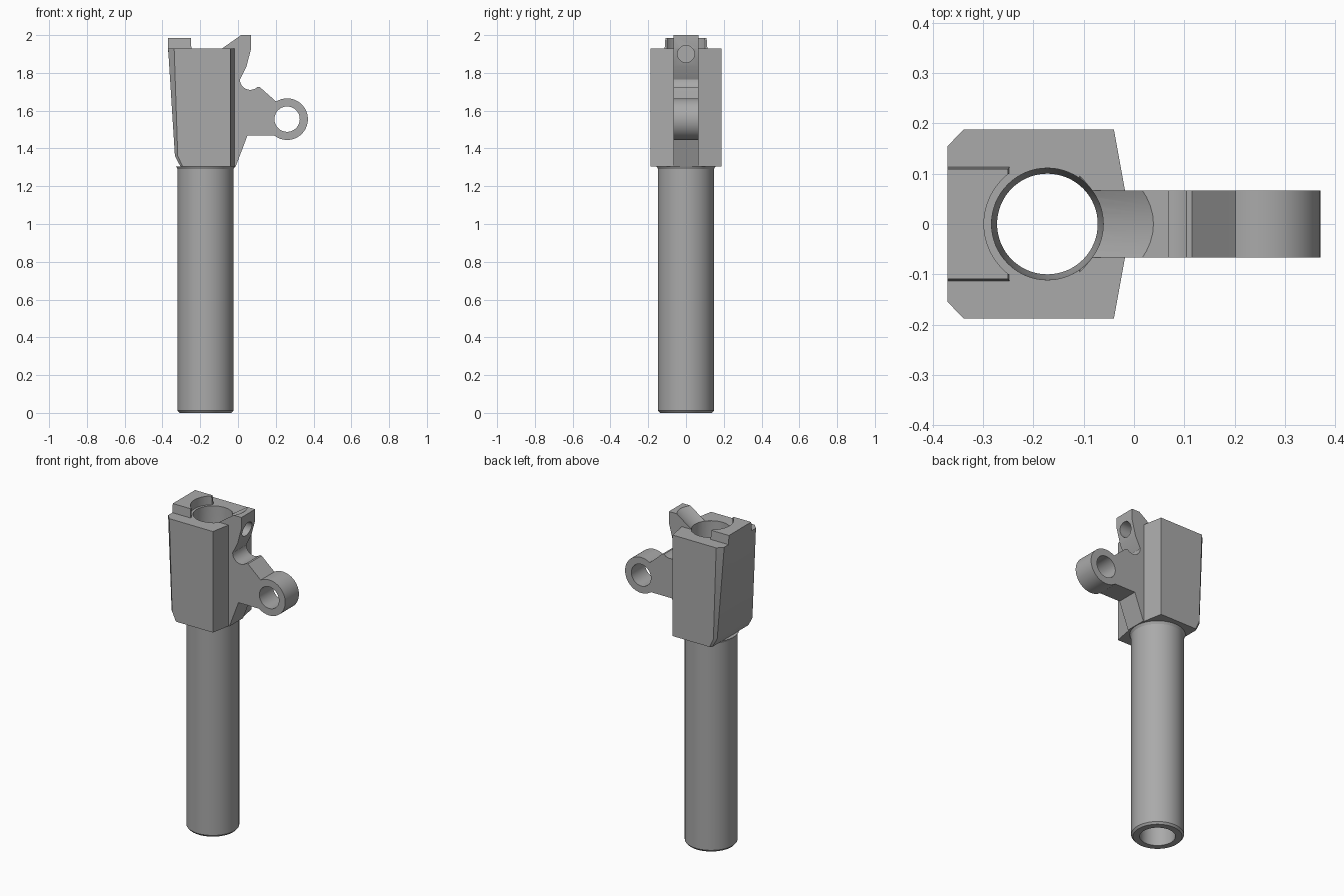
import bpy, bmesh, math
from mathutils import Vector, Matrix

cube = bpy.data.objects.get("Cube")
if cube:
    bpy.data.objects.remove(cube)

AXIS_X = -0.172      # centre line of the tube
BASE, TOP = 1.305, 1.93
HALF = 0.067         # half width of the lug

steel = bpy.data.materials.new("grey steel")
steel.use_nodes = True
GREY = (0.4, 0.4, 0.4, 1)
steel.diffuse_color = GREY
steel.node_tree.nodes["Principled BSDF"].inputs["Base Color"].default_value = GREY


def finish(name, bm):
    bmesh.ops.remove_doubles(bm, verts=bm.verts, dist=1e-5)
    bmesh.ops.recalc_face_normals(bm, faces=bm.faces)
    mesh = bpy.data.meshes.new(name)
    bm.to_mesh(mesh)
    bm.free()
    mesh.materials.append(steel)
    obj = bpy.data.objects.new(name, mesh)
    bpy.context.collection.objects.link(obj)
    return obj


def loft(name, rings):
    """Closed solid through rings of equal point count."""
    bm = bmesh.new()
    loops = [[bm.verts.new(p) for p in ring] for ring in rings]
    for a, b in zip(loops, loops[1:]):
        for i in range(len(a)):
            j = (i + 1) % len(a)
            bm.faces.new((a[i], a[j], b[j], b[i]))
    bm.faces.new(loops[0])
    bm.faces.new(loops[-1])
    return finish(name, bm)


def revolve(name, profile):
    """Closed (radius, z) profile turned around the tube axis."""
    bm = bmesh.new()
    verts = [bm.verts.new((AXIS_X + r, 0, z)) for r, z in profile]
    edges = [bm.edges.new((verts[i - 1], verts[i])) for i in range(len(verts))]
    bmesh.ops.spin(bm, geom=verts + edges, cent=(AXIS_X, 0, 0), axis=(0, 0, 1),
                   angle=math.tau, steps=64)
    return finish(name, bm)


def rod(name, start, end, radius):
    start, end = Vector(start), Vector(end)
    d = end - start
    m = Matrix.Translation((start + end) / 2) @ d.to_track_quat('Z', 'Y').to_matrix().to_4x4()
    bm = bmesh.new()
    bmesh.ops.create_cone(bm, cap_ends=True, segments=64, radius1=radius,
                          radius2=radius, depth=d.length, matrix=m)
    return finish(name, bm)


def combine(obj, other, operation):
    mod = obj.modifiers.new(operation, 'BOOLEAN')
    mod.operation, mod.solver, mod.object = operation, 'EXACT', other
    bpy.context.view_layer.objects.active = obj
    bpy.ops.object.modifier_apply(modifier=mod.name)
    bpy.data.objects.remove(other)


def smooth(obj):
    bpy.ops.object.select_all(action='DESELECT')
    obj.select_set(True)
    bpy.context.view_layer.objects.active = obj
    bpy.ops.object.shade_smooth_by_angle(angle=math.radians(25))


# Hollow tube with a chamfered mouth and a small flare under the block
tube = revolve("tube", [(0.1, 0), (0.138, 0), (0.148, 0.012), (0.148, 1.29),
                        (0.156, BASE), (0.1, BASE)])


# Block: corners chamfered at the back, slanted flanks at the front
def section(z, back, inset, half_back):
    half = [(back, half_back), (back + inset, 0.188), (-0.04, 0.188), (-0.018, HALF)]
    return [(x, y, z) for x, y in half] + [(x, -y, z) for x, y in reversed(half)]


block = loft("block", [section(BASE, -0.305, 0.012, 0.176),
                       section(1.36, -0.334, 0.015, 0.172),
                       section(TOP, -0.37, 0.032, 0.155)])

# Hood: slightly drafted raised pad, hollowed around the chamber
hood = loft("hood", [[(-0.37, -w, z), (x, -w, z), (x, w, z), (-0.37, w, z)]
                     for z, x, w in ((TOP - 0.02, -0.247, 0.113),
                                     (TOP, -0.247, 0.113),
                                     (1.985, -0.25, 0.109))])
combine(hood, rod("hood_cutter", (AXIS_X, 0, 1.8), (AXIS_X, 0, 2.1), 0.126), 'DIFFERENCE')

# Lug: side outline with a concave notch, then the pivot ring
notch = [(0.065 + 0.055 * math.cos(math.radians(a)), 1.765 + 0.055 * math.sin(math.radians(a)))
         for a in range(180, 316, 15)]
outline = [(-0.084, TOP), (0.016, 2.0), (0.07, 2.0), (0.07, TOP), (0.045, 1.835)]
outline += notch + [(0.115, 1.725), (0.2, 1.65), (0.26, 1.6), (0.26, 1.468),
                    (0.05, 1.468), (-0.012, BASE), (-0.084, BASE)]
lug = loft("lug", [[(x, y, z) for x, z in outline] for y in (-HALF, HALF)])
RING = (0.26, 1.555)


def cross_rod(name, radius, half):
    return rod(name, (RING[0], -half, RING[1]), (RING[0], half, RING[1]), radius)


combine(lug, cross_rod("ring", 0.11, HALF), 'UNION')
combine(lug, cross_rod("ring_hole", 0.067, 0.2), 'DIFFERENCE')

# Join the block and cut the chamber, feed ramp and blind hole
combine(block, lug, 'UNION')
combine(block, hood, 'UNION')
chamber = revolve("chamber_cutter", [(0, 1.2), (0.1, 1.2), (0.1, 1.47), (0.106, 1.5),
                                     (0.113, 2.1), (0, 2.1)])
combine(block, chamber, 'DIFFERENCE')
slope = Vector((0.1, 0, 0.07)).normalized()
normal = Vector((-slope.z, 0, slope.x))
start = Vector((-0.084, 0, TOP)) + normal * 0.171
combine(block, rod("ramp_cutter", start - slope * 0.02, start + slope * 0.4, 0.184), 'DIFFERENCE')
combine(block, rod("hole_cutter", (-0.02, 0, 1.9), (0.2, 0, 1.9), 0.045), 'DIFFERENCE')
block.name = "block_with_lug"

for part in (tube, block):
    smooth(part)
